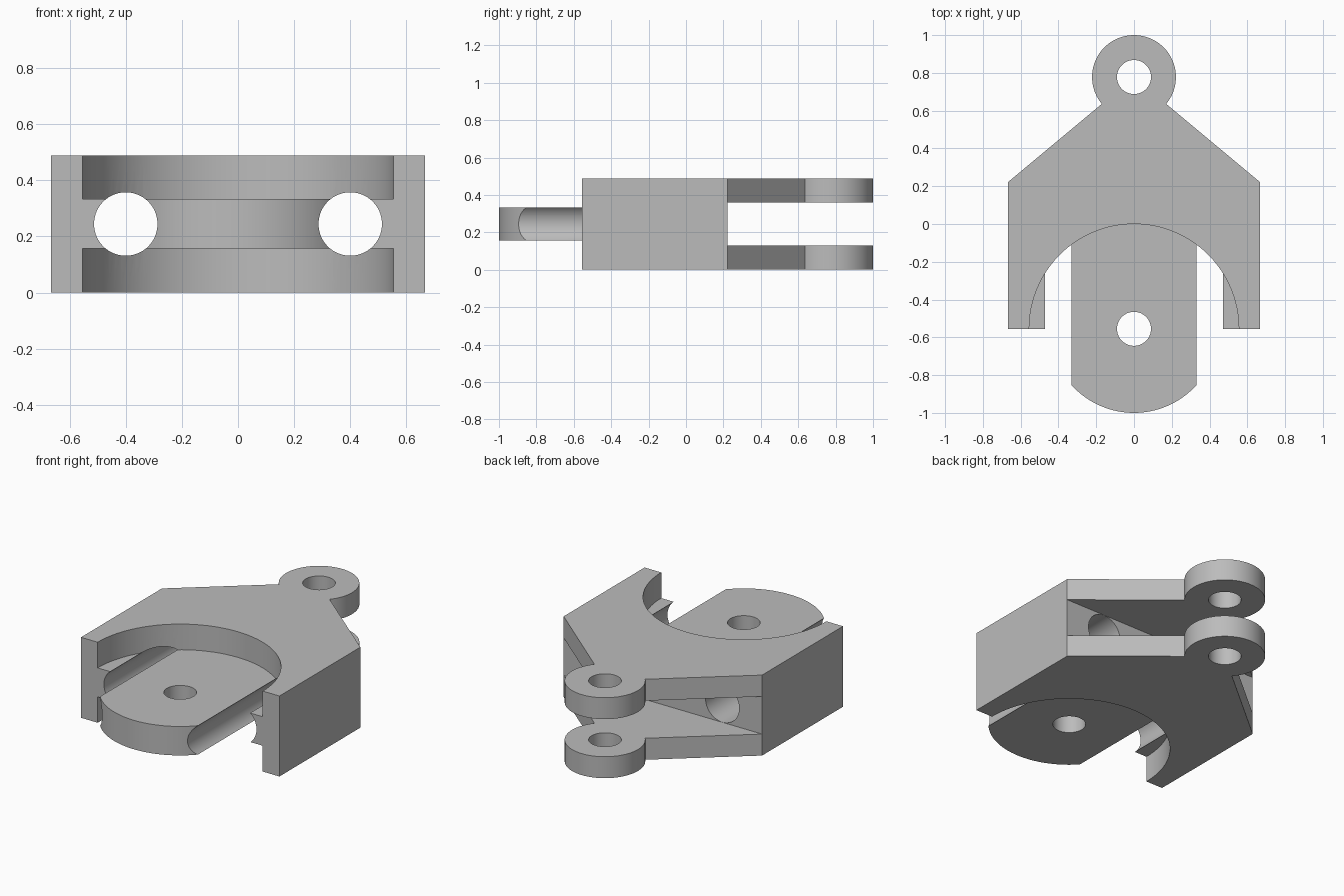
import bpy, bmesh, math
from mathutils import Matrix

cube = bpy.data.objects.get("Cube")
if cube:
    bpy.data.objects.remove(cube, do_unlink=True)

HEIGHT, MID = 0.489, 0.2445
HALF_WIDTH, FRONT_Y, SHOULDER_Y, EYE_Y = 0.667, -0.555, 0.222, 0.778
TONGUE_R, EYE_R, PIN_R = 0.445, 0.222, 0.09
POCKET_R, BORE_R = 0.555, 0.113

grey = bpy.data.materials.new("plain grey")
grey.use_nodes = True
grey.diffuse_color = (0.5, 0.5, 0.5, 1)
grey.node_tree.nodes["Principled BSDF"].inputs["Base Color"].default_value = (0.5, 0.5, 0.5, 1)


def make_object(name, bm):
    bmesh.ops.recalc_face_normals(bm, faces=bm.faces)
    mesh = bpy.data.meshes.new(name)
    bm.to_mesh(mesh)
    bm.free()
    mesh.materials.append(grey)
    obj = bpy.data.objects.new(name, mesh)
    bpy.context.collection.objects.link(obj)
    return obj


def arc(cy, radius, start, end, steps):
    angles = [start + (end - start) * i / steps for i in range(steps + 1)]
    return [(radius * math.cos(a), cy + radius * math.sin(a)) for a in angles]


def cylinder(name, location, radius, depth, along_y=False):
    bm = bmesh.new()
    matrix = Matrix.Translation(location)
    if along_y:
        matrix = matrix @ Matrix.Rotation(math.pi / 2, 4, 'X')
    bmesh.ops.create_cone(bm, cap_ends=True, segments=96, radius1=radius,
                          radius2=radius, depth=depth, matrix=matrix)
    return make_object(name, bm)


def box(name, location, size):
    bm = bmesh.new()
    bmesh.ops.create_cube(bm, size=1, matrix=Matrix.Translation(location) @ Matrix.Diagonal((*size, 1)))
    return make_object(name, bm)


# Link outline: round tongue, square shoulders, slopes running to the rear eye
slope = math.atan2(SHOULDER_Y - EYE_Y, HALF_WIDTH)
outline = arc(FRONT_Y, TONGUE_R, math.pi, 2 * math.pi, 64)
outline += [(HALF_WIDTH, FRONT_Y), (HALF_WIDTH, SHOULDER_Y)]
outline += arc(EYE_Y, EYE_R, slope, math.pi - slope, 72)
outline += [(-HALF_WIDTH, SHOULDER_Y), (-HALF_WIDTH, FRONT_Y)]
bm = bmesh.new()
base = bm.faces.new([bm.verts.new((x, y, 0)) for x, y in outline])
top = bmesh.ops.extrude_face_region(bm, geom=[base])
bmesh.ops.translate(bm, vec=(0, 0, HEIGHT),
                    verts=[v for v in top["geom"] if isinstance(v, bmesh.types.BMVert)])
link = make_object("hinge_link", bm)

# Round pockets above and below the tongue, and the rear fork slot
cutters = [
    cylinder("upper_pocket_cutter", (0, FRONT_Y, 0.333 + 0.2), POCKET_R, 0.4),
    cylinder("lower_pocket_cutter", (0, FRONT_Y, 0.157 - 0.2), POCKET_R, 0.4),
    box("fork_slot_cutter", (0, SHOULDER_Y + 0.5, MID), (2, 1, 0.228)),
]
# Vertical pin holes
for name, y in (("front", FRONT_Y), ("rear", EYE_Y)):
    cutters.append(cylinder(name + "_pin_cutter", (0, y, MID), PIN_R, 1))
# Long bores that separate the tongue from the side arms
for name, x in (("left", 0.4), ("right", -0.4)):
    cutters.append(cylinder(name + "_bore_cutter", (x, 0, MID), BORE_R, 3, along_y=True))

bpy.ops.object.select_all(action='DESELECT')
link.select_set(True)
bpy.context.view_layer.objects.active = link
for cutter in cutters:
    cutter.hide_render = True
    mod = link.modifiers.new(cutter.name, 'BOOLEAN')
    mod.operation = 'DIFFERENCE'
    mod.solver = 'EXACT'
    mod.object = cutter
    bpy.ops.object.modifier_apply(modifier=mod.name)
for cutter in cutters:
    bpy.data.objects.remove(cutter, do_unlink=True)

bpy.ops.object.shade_smooth_by_angle(angle=math.radians(25))
